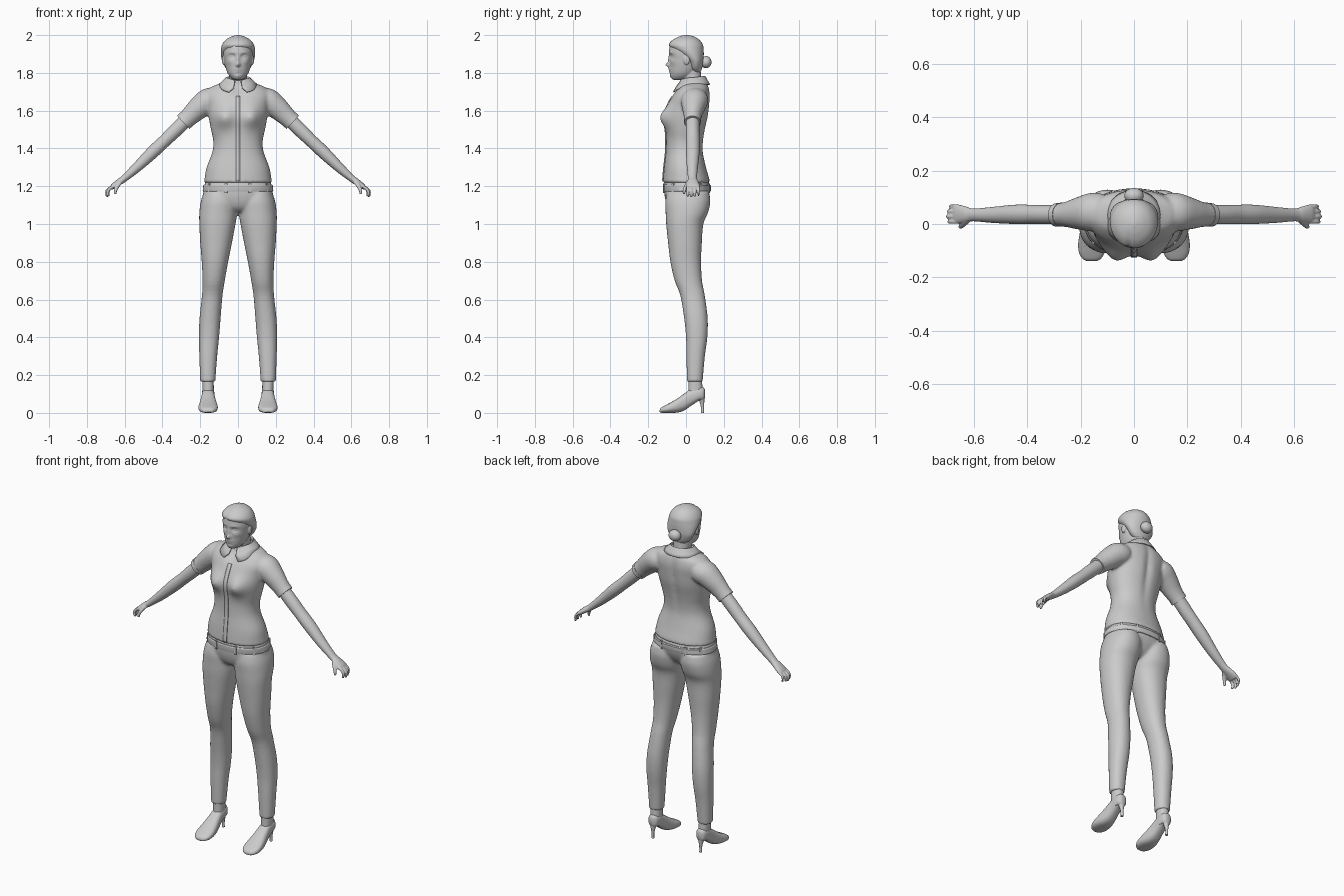
import bpy, bmesh, math
from mathutils import Vector, Matrix

old = bpy.data.objects.get("Cube")
if old:
    bpy.data.objects.remove(old)

grey = bpy.data.materials.new("plain grey")
grey.use_nodes = True
grey.diffuse_color = (0.6, 0.6, 0.6, 1)
grey.node_tree.nodes["Principled BSDF"].inputs["Base Color"].default_value = (0.6, 0.6, 0.6, 1)


def refine(rows, steps):
    """Smooth curve through the rows."""
    out = []
    for i in range(len(rows) - 1):
        a, b, c, d = (rows[min(max(i + k, 0), len(rows) - 1)] for k in (-1, 0, 1, 2))
        for s in range(steps):
            t = s / steps
            out.append([0.5 * (2 * q + (r - p) * t + (2 * p - 5 * q + 4 * r - w) * t * t
                               + (3 * q - p - 3 * r + w) * t ** 3) for p, q, r, w in zip(a, b, c, d)])
    return out + [list(rows[-1])]


def circle(n, power=1.0):
    for i in range(n):
        a = math.tau * i / n
        yield [math.copysign(abs(f) ** power, f) for f in (math.cos(a), math.sin(a))]


def skin(bm, rings):
    """Join rings of points into a closed tube."""
    rings = [[bm.verts.new(p) for p in ring] for ring in rings]
    n = len(rings[0])
    for a, b in zip(rings, rings[1:]):
        for i in range(n):
            j = (i + 1) % n
            bm.faces.new((a[i], a[j], b[j], b[i]))
    bm.faces.new(rings[0])
    bm.faces.new(rings[-1])


def upright(bm, rows, s=1, n=32, steps=4, power=0.92):
    """Rows of height, inner x, outer x, front y, back y."""
    skin(bm, [[(s * ((x0 + x1) / 2 + c * (x1 - x0) / 2), (f + b) / 2 + d * (b - f) / 2, z)
               for c, d in circle(n, power)] for z, x0, x1, f, b in refine(rows, steps)])


def body(bm, rows, **kw):
    """Centred rows of height, half width, front y, back y."""
    upright(bm, [(z, -w, w, f, b) for z, w, f, b in rows], **kw)


def limb(bm, rows, s=1, n=16, steps=4):
    """Rows of x, y, z, radius in the x-z plane, radius along y."""
    rows = refine(rows, steps)
    rings = []
    for i, (x, y, z, ra, rb) in enumerate(rows):
        p, q = rows[max(i - 1, 0)], rows[min(i + 1, len(rows) - 1)]
        t = Vector((q[0] - p[0], q[2] - p[2])).normalized()
        rings.append([(s * (x - t.y * c * ra), y + d * rb, z + t.x * c * ra) for c, d in circle(n)])
    skin(bm, rings)


def ball(bm, centre, radii):
    bmesh.ops.create_uvsphere(bm, u_segments=24, v_segments=16, radius=1,
                              matrix=Matrix.Translation(centre) @ Matrix.Diagonal((*radii, 1)))


def bump(bm, x, z, sx, sz, push, front=True):
    """Push the front or back in or out softly around a point."""
    for v in bm.verts:
        if (v.co.y < 0) == front:
            v.co.y += push * math.exp(-((v.co.x - x) / sx) ** 2 - ((v.co.z - z) / sz) ** 2)


def finish(name, bm, voxel=0, smooth=4, thick=0, angle=60):
    bmesh.ops.recalc_face_normals(bm, faces=bm.faces)
    mesh = bpy.data.meshes.new(name)
    bm.to_mesh(mesh)
    bm.free()
    ob = bpy.data.objects.new(name, mesh)
    bpy.context.collection.objects.link(ob)
    mesh.materials.append(grey)
    bpy.ops.object.select_all(action="DESELECT")
    ob.select_set(True)
    bpy.context.view_layer.objects.active = ob
    bpy.ops.object.shade_smooth_by_angle(angle=math.radians(angle))
    if voxel:
        m = ob.modifiers.new("blend", "REMESH")
        m.mode, m.voxel_size, m.use_smooth_shade = "VOXEL", voxel, True
        m = ob.modifiers.new("soften", "SMOOTH")
        m.factor, m.iterations = 0.5, smooth
    if thick:
        m = ob.modifiers.new("thickness", "SOLIDIFY")
        m.thickness, m.offset = thick, 0
    return ob


SIDES = (-1, 1)

# Trousers: hips and two legs blended together
bm = bmesh.new()
body(bm, [(1.065, .09, -.07, .05), (1.09, .15, -.095, .085), (1.13, .185, -.11, .112),
          (1.18, .182, -.116, .127), (1.228, .173, -.114, .12)])
for s in SIDES:
    upright(bm, [(1.17, .015, .18, -.1, .122), (1.12, .002, .197, -.11, .129), (1.06, .004, .205, -.108, .117),
                 (1.0, .013, .205, -.105, .092), (.9, .032, .2, -.095, .084), (.8, .052, .192, -.083, .08),
                 (.7, .07, .188, -.06, .085), (.62, .082, .191, -.03, .1), (.5, .092, .204, -.01, .115),
                 (.4, .1, .207, 0, .113), (.3, .11, .205, .002, .1), (.165, .12, .2, .005, .088)], s)
trousers = finish("trousers", bm, .008, 5)

# Belt with loops
bm = bmesh.new()
body(bm, [(1.172, .184, -.12, .13), (1.178, .187, -.122, .133), (1.203, .184, -.122, .132),
          (1.208, .18, -.119, .128)], steps=1, n=48)
finish("belt", bm, angle=30)
bm = bmesh.new()
for a in (35, 65, 115, 145, 215, 250, 290, 325):
    c, d = math.cos(math.radians(a)), math.sin(math.radians(a))
    spot = Matrix.Translation((.186 * c, .005 + .128 * d, 1.19)) @ Matrix.Rotation(math.atan2(d * .187, c * .128), 4, "Z")
    bmesh.ops.create_cube(bm, size=1, matrix=spot @ Matrix.Diagonal((.008, .012, .05, 1)))
finish("belt_loops", bm, angle=30)

# Shirt: torso with bust, and short sleeves
bm = bmesh.new()
body(bm, [(1.218, .18, -.122, .126), (1.24, .177, -.121, .123), (1.3, .166, -.116, .106),
          (1.38, .136, -.107, .09), (1.44, .131, -.105, .092), (1.5, .143, -.106, .102), (1.57, .156, -.106, .118),
          (1.63, .164, -.094, .125), (1.68, .172, -.074, .128), (1.72, .15, -.046, .122),
          (1.745, .095, -.03, .112), (1.765, .062, -.025, .097)], n=64, steps=6)
bump(bm, 0, 1.72, .035, .04, .02)
bump(bm, 0, 1.6, .02, .15, -.012, False)
for s in SIDES:
    bump(bm, s * .072, 1.565, .052, .055, -.04)
    limb(bm, [(.12, .045, 1.66, .06, .07), (.16, .045, 1.65, .068, .072), (.21, .04, 1.612, .06, .06),
              (.25, .036, 1.575, .052, .048), (.29, .034, 1.538, .045, .042)], s, n=24)
shirt = finish("shirt", bm, .008, 4)

# Sleeve hems
for s, side in zip(SIDES, ("right", "left")):
    bm = bmesh.new()
    limb(bm, [(.272, .035, 1.555, .049, .045), (.29, .034, 1.538, .047, .044)], s, n=32, steps=1)
    finish(side + "_sleeve_hem", bm, angle=40)

# Shirt button strip, laid on the shirt front
bpy.context.view_layer.update()
worn = shirt.evaluated_get(bpy.context.evaluated_depsgraph_get())
bm = bmesh.new()
last = None
for i in range(40):
    z = 1.225 + .45 * i / 39
    hit, spot, _, _ = worn.ray_cast(Vector((0, -1, z)), Vector((0, 1, 0)))
    if not hit:
        continue
    pair = [bm.verts.new((x, spot.y - .002, z)) for x in (-.011, .011)]
    if last:
        bm.faces.new((last[0], last[1], pair[1], pair[0]))
    last = pair
finish("button_strip", bm, thick=.006)

# Folded collar, open at the front with two long points
bm = bmesh.new()
rows = []
for i in range(41):
    a = math.radians(-75 + 330 * i / 40)
    c, d = math.cos(a), math.sin(a)
    tip = max(0, -d) ** 3
    back = max(0, d)
    rows.append([bm.verts.new(p) for p in (
        (.057 * c, .035 + .06 * d, 1.75 + .015 * back),
        (.064 * c, .035 + .066 * d, 1.772 - .015 * tip + .01 * back),
        (.085 * c, .037 + (.08 + .015 * tip) * d, 1.752 - .035 * tip),
        ((.1 + .09 * tip) * c, .038 + (.087 + .024 * tip) * d, 1.738 - .045 * tip))])
for p, q in zip(rows, rows[1:]):
    for k in range(3):
        bm.faces.new((p[k], p[k + 1], q[k + 1], q[k]))
finish("collar", bm, thick=.006)

# Head with neck and modelled face
bm = bmesh.new()
body(bm, [(1.763, .016, -.066, -.02), (1.772, .034, -.077, .02), (1.795, .053, -.084, .05),
          (1.83, .066, -.086, .072), (1.87, .074, -.087, .08), (1.91, .078, -.09, .082),
          (1.95, .072, -.082, .078), (1.98, .045, -.05, .05), (1.99, .015, -.02, .02)], n=96, steps=8, power=1)
bump(bm, 0, 1.842, .011, .012, -.021)
bump(bm, 0, 1.868, .008, .022, -.009)
bump(bm, 0, 1.82, .02, .006, -.006)
bump(bm, 0, 1.808, .016, .005, -.005)
bump(bm, 0, 1.783, .018, .01, -.004)
for s in SIDES:
    bump(bm, s * .031, 1.888, .016, .011, .011)
    bump(bm, s * .032, 1.908, .022, .006, -.003)
    bump(bm, s * .045, 1.858, .018, .014, -.004)
    ball(bm, (s * .031, -.066, 1.887), (.012, .011, .007))
    ball(bm, (s * .077, .004, 1.868), (.008, .016, .026))
body(bm, [(1.66, .058, -.03, .095), (1.71, .054, -.024, .09), (1.75, .048, -.016, .083), (1.81, .048, -.02, .078)])
finish("head", bm, .004, 2)

# Swept hair and bun
bm = bmesh.new()
body(bm, [(1.8, .035, .035, .075), (1.825, .064, .018, .085), (1.86, .083, .004, .092), (1.895, .09, -.035, .094),
          (1.925, .09, -.074, .093), (1.95, .084, -.09, .089), (1.975, .065, -.07, .071),
          (1.992, .036, -.038, .044), (2.0, .008, -.008, .012)], n=48, steps=6, power=1)
bump(bm, -.02, 1.96, .008, .035, .007)
finish("hair", bm)
bm = bmesh.new()
ball(bm, (0, .106, 1.857), (.036, .029, .032))
finish("hair_bun", bm)

# Arms with hands, curled fingers and thumb
for s, side in zip(SIDES, ("right", "left")):
    bm = bmesh.new()
    limb(bm, [(.25, .036, 1.575, .036, .036), (.33, .035, 1.497, .037, .036), (.385, .036, 1.443, .034, .036),
              (.45, .036, 1.382, .034, .036), (.53, .034, 1.305, .027, .03), (.6, .034, 1.243, .019, .024),
              (.63, .036, 1.222, .017, .03), (.66, .038, 1.2, .014, .036), (.672, .038, 1.188, .01, .033)], s, n=24)
    for k in range(4):
        y, r = .009 + .019 * k, .0085 - .0006 * k
        reach = (.004, .01, .007, 0)[k]
        limb(bm, [(.658, y, 1.2, r, r), (.677 + reach / 2, y, 1.188, r, r),
                  (.686 + reach, y, 1.17, r, r), (.683 + reach, y, 1.148 - reach / 2, r * .75, r * .75)], s, n=12)
    limb(bm, [(.622, .016, 1.224, .013, .013), (.638, 0, 1.2, .011, .011),
              (.648, -.009, 1.178, .009, .009), (.65, -.011, 1.158, .006, .006)], s, n=12)
    finish(side + "_arm", bm, .004, 2)

# Ankles and high-heeled shoes
for s, side in zip(SIDES, ("right", "left")):
    bm = bmesh.new()
    upright(bm, [(.07, .13, .186, .01, .088), (.12, .128, .188, .012, .088), (.2, .13, .19, .012, .082)], s)
    finish(side + "_ankle", bm)
    bm = bmesh.new()
    rows = [(-.139, .004, .016, .016), (-.132, .001, .027, .032), (-.11, 0, .04, .047), (-.08, 0, .056, .051),
            (-.045, .002, .077, .047), (-.01, .013, .102, .04), (.03, .04, .128, .034), (.065, .062, .136, .033),
            (.09, .068, .136, .027), (.1, .078, .125, .014)]
    skin(bm, [[(s * .158 + c * w, y, (a + b) / 2 + d * (b - a) / 2) for c, d in circle(32, .8)]
              for y, a, b, w in refine(rows, 4)])
    limb(bm, [(.158, .08, .085, .024, .019), (.158, .084, .06, .014, .013),
              (.158, .087, .03, .008, .008), (.158, .087, 0, .008, .008)], s)
    finish(side + "_shoe", bm)
